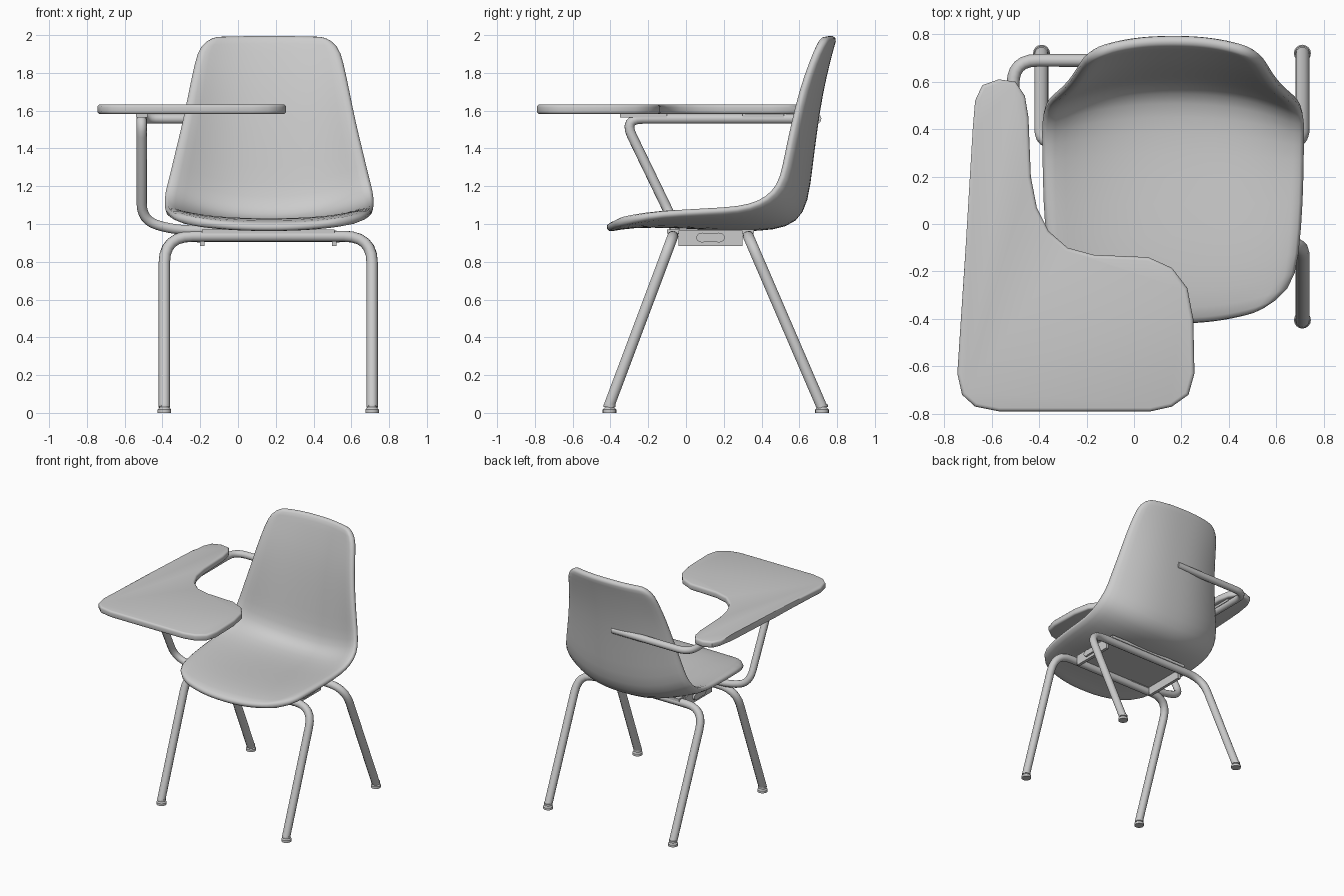
import bpy, bmesh, math
from mathutils import Vector

if "Cube" in bpy.data.objects:
    bpy.data.objects.remove(bpy.data.objects["Cube"])

CX = 0.16  # centre line of the chair
grey = bpy.data.materials.new("grey")
grey.diffuse_color = (0.6, 0.6, 0.6, 1)
grey.use_nodes = True
grey.node_tree.nodes["Principled BSDF"].inputs["Base Color"].default_value = grey.diffuse_color


def add(name, mesh, angle=40):
    ob = bpy.data.objects.new(name, mesh)
    bpy.context.collection.objects.link(ob)
    mesh.materials.clear()
    mesh.materials.append(grey)
    for o in bpy.context.selected_objects:
        o.select_set(False)
    bpy.context.view_layer.objects.active = ob
    ob.select_set(True)
    bpy.ops.object.shade_smooth_by_angle(angle=math.radians(angle))
    return ob


def from_bmesh(name, bm, angle=40):
    bmesh.ops.recalc_face_normals(bm, faces=bm.faces)
    me = bpy.data.meshes.new(name)
    bm.to_mesh(me)
    bm.free()
    return add(name, me, angle)


def tube(name, pts, r, fillet, steps=6):
    """Round tube along a path whose corners are filleted."""
    pts = [Vector(p) for p in pts]
    path = [pts[0]]
    for a, b, c in zip(pts, pts[1:], pts[2:]):
        d0, d1 = a - b, c - b
        p0 = b + d0.normalized() * min(fillet, d0.length * 0.48)
        p1 = b + d1.normalized() * min(fillet, d1.length * 0.48)
        for i in range(steps + 1):
            t = i / steps
            path.append(p0 * (1 - t) ** 2 + b * 2 * t * (1 - t) + p1 * t * t)
    path.append(pts[-1])
    cu = bpy.data.curves.new(name, 'CURVE')
    cu.dimensions = '3D'
    cu.bevel_depth = r
    cu.bevel_resolution = 3
    cu.use_fill_caps = True
    sp = cu.splines.new('POLY')
    sp.points.add(len(path) - 1)
    for p, q in zip(sp.points, path):
        p.co = (*q, 1)
    tmp = bpy.data.objects.new(name + "_path", cu)
    me = bpy.data.meshes.new_from_object(tmp)
    bpy.data.objects.remove(tmp)
    return add(name, me)


def prism(name, outline, z0, z1, bevel=0.0, segs=2):
    """Flat plate from a top outline, with rounded rims."""
    bm = bmesh.new()
    f = bm.faces.new([bm.verts.new((x, y, z0)) for x, y in outline])
    ext = bmesh.ops.extrude_face_region(bm, geom=[f])
    for v in ext['geom']:
        if isinstance(v, bmesh.types.BMVert):
            v.co.z = z1
    if bevel:
        rim = [e for e in bm.edges if abs(e.verts[0].co.z - e.verts[1].co.z) < 1e-5]
        bmesh.ops.bevel(bm, geom=rim, offset=bevel, segments=segs, affect='EDGES', profile=0.5)
    return from_bmesh(name, bm)


def box(name, x0, x1, y0, y1, z0, z1, bevel=0.0):
    return prism(name, [(x0, y0), (x1, y0), (x1, y1), (x0, y1)], z0, z1, bevel)


# Moulded seat shell: rows of (centre y, centre z, edge y, edge z, half width)
rows = [
    (-0.43, 1.00, -0.37, 1.035, 0.36), (-0.37, 1.02, -0.28, 1.055, 0.50),
    (-0.20, 1.035, -0.14, 1.08, 0.53), (0.10, 1.02, 0.10, 1.095, 0.545),
    (0.30, 1.01, 0.28, 1.105, 0.545), (0.46, 1.015, 0.38, 1.135, 0.545),
    (0.56, 1.045, 0.445, 1.185, 0.54), (0.60, 1.13, 0.485, 1.25, 0.52),
    (0.62, 1.30, 0.51, 1.38, 0.49), (0.645, 1.50, 0.545, 1.54, 0.45),
    (0.675, 1.70, 0.59, 1.72, 0.415), (0.715, 1.87, 0.645, 1.87, 0.385),
    (0.74, 1.965, 0.68, 1.95, 0.36), (0.755, 2.005, 0.71, 1.995, 0.29),
]
N = 12
bm = bmesh.new()
grid = []
for cy, cz, ey, ez, hw in rows:
    line = []
    for i in range(N + 1):
        u = 2 * i / N - 1
        k = abs(u) ** 2.4
        line.append(bm.verts.new((CX + 0.005 + hw * u, cy + (ey - cy) * k, cz + (ez - cz) * k)))
    grid.append(line)
for a, b in zip(grid, grid[1:]):
    for i in range(N):
        bm.faces.new((a[i], a[i + 1], b[i + 1], b[i]))
shell = from_bmesh("seat_shell", bm, 60)
if shell.data.polygons[N // 2].normal.z < 0:
    shell.data.flip_normals()
sol = shell.modifiers.new("thickness", 'SOLIDIFY')
sol.thickness = 0.05
sol.offset = -1
sub = shell.modifiers.new("smooth", 'SUBSURF')
sub.levels = sub.render_levels = 1

# Writing tablet
tablet = [
    (-0.745, -0.63), (-0.725, -0.72), (-0.67, -0.77), (-0.57, -0.79), (0.07, -0.79),
    (0.16, -0.77), (0.23, -0.72), (0.255, -0.63), (0.25, -0.40), (0.225, -0.27),
    (0.16, -0.185), (0.06, -0.14), (-0.17, -0.13), (-0.28, -0.10), (-0.36, -0.03),
    (-0.41, 0.07), (-0.435, 0.20), (-0.445, 0.45), (-0.46, 0.54), (-0.50, 0.60),
    (-0.57, 0.61), (-0.64, 0.585), (-0.67, 0.52), (-0.68, 0.40), (-0.71, -0.10),
]
prism("writing_tablet", tablet, 1.582, 1.633, 0.015, 3)

# Tablet support arm: from under the seat, up, along the tablet, behind the back
tube("tablet_arm", [(0.0, -0.06, 0.965), (-0.34, -0.06, 0.968), (-0.51, -0.07, 1.02),
                    (-0.51, -0.33, 1.557), (-0.51, 0.69, 1.557), (0.16, 0.69, 1.557)],
     0.027, 0.10)
box("tablet_bracket", -0.54, -0.48, -0.35, -0.10, 1.565, 1.585)
box("tablet_bracket_rear", -0.54, -0.48, 0.30, 0.52, 1.565, 1.585)

# Bent tube leg frames and their glides
for side, yf, yt in (("front", -0.41, -0.07), ("rear", 0.72, 0.33)):
    xs = (CX - 0.55, CX + 0.55)
    tube(side + "_legs", [(xs[0], yf, 0.03), (xs[0], yt, 0.935), (xs[1], yt, 0.935), (xs[1], yf, 0.03)],
         0.03, 0.15)
    for x, tag in zip(xs, ("left", "right")):
        bm = bmesh.new()
        for r0, r1, z0, z1 in ((0.036, 0.036, 0, 0.018), (0.036, 0.024, 0.018, 0.03), (0.031, 0.031, 0.03, 0.045)):
            ret = bmesh.ops.create_cone(bm, cap_ends=True, segments=16, radius1=r0, radius2=r1, depth=z1 - z0)
            bmesh.ops.translate(bm, vec=(x, yf + 0.005 * (yt > yf), (z0 + z1) / 2), verts=ret['verts'])
        from_bmesh(f"{side}_{tag}_glide", bm)

# Under-seat mounting tray between the two frames
box("mounting_plate", CX - 0.35, CX + 0.35, -0.10, 0.36, 0.95, 0.972)
for s, tag in ((-1, "left"), (1, "right")):
    x = CX + s * 0.35
    box(tag + "_tray_side", x - 0.012, x + 0.012, -0.04, 0.30, 0.883, 0.965)
    # bow-tie shaped fastener on the tray side
    bm = bmesh.new()
    prof = [(0.055 + 0.04 * math.cos(a), 0.026 * math.sin(a))
            for a in (math.radians(d) for d in range(-120, 121, 30))]
    prof += [(-y, -z) for y, z in prof]
    f = bm.faces.new([bm.verts.new((x + s * 0.012, 0.13 + 0.8 * y, 0.928 + z)) for y, z in prof])
    ext = bmesh.ops.extrude_face_region(bm, geom=[f])
    bmesh.ops.translate(bm, vec=(s * 0.015, 0, 0),
                        verts=[v for v in ext['geom'] if isinstance(v, bmesh.types.BMVert)])
    from_bmesh(tag + "_fastener", bm)
